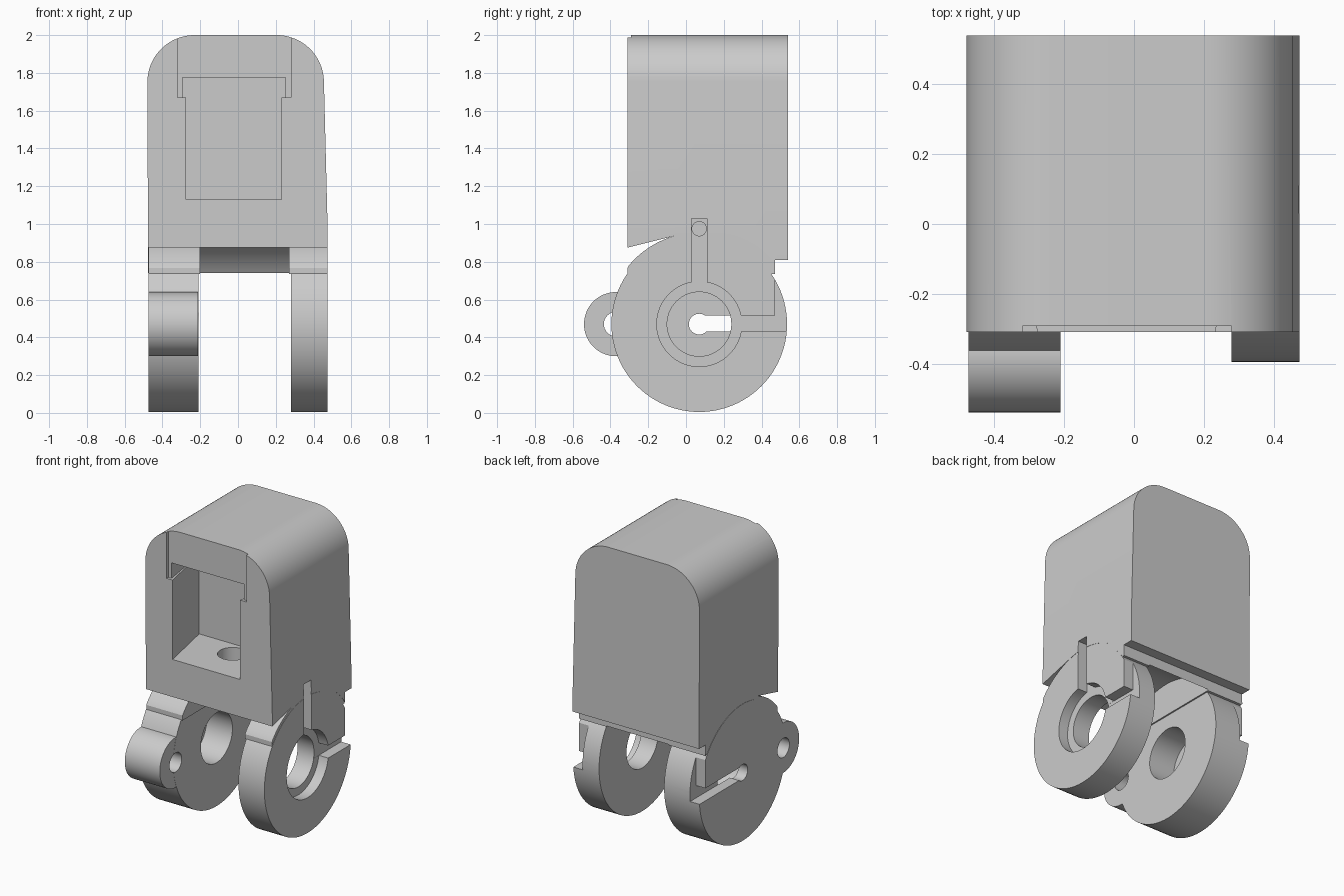
import bpy, bmesh, math
from mathutils import Vector

cube = bpy.data.objects.get("Cube")
if cube:
    bpy.data.objects.remove(cube)

grey = bpy.data.materials.new("plain_grey")
grey.use_nodes = True
colour = (0.6, 0.6, 0.6, 1)
grey.diffuse_color = colour
grey.node_tree.nodes["Principled BSDF"].inputs["Base Color"].default_value = colour

CY, CZ = 0.07, 0.47          # pivot axis
OUT_L, OUT_R = -0.475, 0.475  # outer arm faces


def prism(name, pts, lo, hi, axis):
    """Extrude a 2D profile along x (points y,z) or y (points x,z)."""
    bm = bmesh.new()
    place = (lambda p, t: (t, p[0], p[1])) if axis == "x" else (lambda p, t: (p[0], t, p[1]))
    face = bm.faces.new([bm.verts.new(place(p, lo)) for p in pts])
    ext = bmesh.ops.extrude_face_region(bm, geom=[face])
    verts = [g for g in ext["geom"] if isinstance(g, bmesh.types.BMVert)]
    shift = Vector((hi - lo, 0, 0)) if axis == "x" else Vector((0, hi - lo, 0))
    bmesh.ops.translate(bm, verts=verts, vec=shift)
    bmesh.ops.recalc_face_normals(bm, faces=bm.faces)
    mesh = bpy.data.meshes.new(name)
    bm.to_mesh(mesh)
    bm.free()
    mesh.materials.append(grey)
    obj = bpy.data.objects.new(name, mesh)
    bpy.context.scene.collection.objects.link(obj)
    return obj


def arc(cx, cy, r, start, end, n):
    angles = [math.radians(start + (end - start) * i / n) for i in range(n + 1)]
    return [(cx + r * math.cos(a), cy + r * math.sin(a)) for a in angles]


def disc(name, y, z, r, lo, hi, n=64):
    return prism(name, arc(y, z, r, 0, 360, n)[:-1], lo, hi, "x")


def box(name, x, y, z):
    return prism(name, [(y[0], z[0]), (y[1], z[0]), (y[1], z[1]), (y[0], z[1])], x[0], x[1], "x")


def combine(target, tool, op):
    """Apply a boolean and discard the tool."""
    mod = target.modifiers.new("boolean", "BOOLEAN")
    mod.operation, mod.solver, mod.object = op, "EXACT", tool
    bpy.context.view_layer.update()
    result = bpy.data.meshes.new_from_object(
        target.evaluated_get(bpy.context.evaluated_depsgraph_get()))
    target.modifiers.clear()
    target.data = result
    bpy.data.objects.remove(tool)


def cut(target, tool):
    combine(target, tool, "DIFFERENCE")


# Housing: rounded front outline trimmed by the side outline with its curved underside
outline = [(OUT_L, 0.6), (OUT_R, 0.6), (OUT_R, 0.96)]
outline += arc(0.205, 1.75, 0.25, 2, 90, 20) + arc(-0.23, 1.75, 0.25, 90, 180, 20)
body = prism("hinged_housing", outline, -0.31, 0.54, "y")
side = [(-0.31, 2.1), (-0.31, 0.875)] + arc(CY, CZ, 0.485, 104, 34, 32)
side += [(0.47, 0.81), (0.54, 0.81), (0.54, 2.1)]
combine(body, prism("side_outline", side, -0.6, 0.6, "x"), "INTERSECT")

# Front pocket, flaring towards the back, with a wider top and a shallow lid recess
for name, half, low, high, flare in (("pocket", 0.253, 1.13, 1.70, 0.08),
                                     ("pocket_top", 0.27, 1.67, 1.775, 0.063)):
    mid = -0.022
    tool = box(name, (mid - half, mid + half), (-0.31, 0.09), (low, high))
    for v in tool.data.vertices:
        if v.co.y > 0:
            v.co.x += math.copysign(flare, v.co.x - mid)
        else:
            v.co.y -= 0.002
    cut(body, tool)
cut(body, box("lid_recess", (-0.32, 0.28), (-0.4, -0.292), (1.67, 2.1)))

# Round drain through the pocket floor
hole = [(x, y) for x, y in arc(-0.02, -0.03, 0.093, 0, 360, 40)[:-1]]
drain = prism("floor_hole", hole, 0.8, 1.3, "y")
for v in drain.data.vertices:
    v.co = (v.co.x, v.co.z, v.co.y)
drain.data.flip_normals()
cut(body, drain)

# Necks that carry the arms
neck = [(-0.31, 0.5), (-0.31, 0.768)] + arc(CY, CZ, 0.485, 140, 104, 12)
neck += [(0.07, 1.0), (0.4, 0.9), (0.47, 0.83), (0.47, 0.5)]


def arm(name, lo, hi, neck_lo, neck_hi):
    obj = disc(name, CY, CZ, 0.465, lo, hi, 96)
    upper = prism("neck", neck, neck_lo, neck_hi, "x")
    cut(upper, box("below", (-1, 1), (-1, 1), (0, 0.735)))
    combine(obj, upper, "UNION")
    return obj


# Right arm with lug, blind bore and keyhole plate
right_arm = arm("right_arm", OUT_L, -0.21, -0.473, -0.2)
combine(right_arm, disc("lug", -0.37, CZ, 0.17, OUT_L + 0.001, -0.211), "UNION")
cut(right_arm, disc("lug_hole", -0.37, CZ, 0.065, -0.6, -0.1, 32))
cut(right_arm, disc("bore", CY, CZ, 0.17, -0.405, -0.1))
cut(right_arm, disc("pin_hole", CY, CZ, 0.055, -0.6, -0.3, 32))
cut(right_arm, box("keyway", (-0.6, -0.404), (CY, 0.6), (0.43, 0.515)))
cut(right_arm, box("rear_notch", (-0.6, -0.404), (0.47, 0.6), (0.5, 0.8)))

# Left arm with through hole, counterbore and rear notch
left_arm = arm("left_arm", 0.28, OUT_R, 0.27, 0.473)
cut(left_arm, disc("through_hole", CY, CZ, 0.17, 0.1, 0.6))
cut(left_arm, disc("counterbore", CY, CZ, 0.225, 0.405, 0.6))
cut(left_arm, box("rear_slot", (0.404, 0.6), (0.2, 0.6), (0.43, 0.515)))
cut(left_arm, box("left_notch", (0.404, 0.6), (0.47, 0.6), (0.5, 0.8)))

# Join arms to the housing, then cut the upright spring slot
combine(body, right_arm, "UNION")
combine(body, left_arm, "UNION")
cut(body, box("spring_slot", (0.403, 0.6), (0.03, 0.11), (0.62, 1.03)))
cut(body, disc("spring_pocket", CY, 0.975, 0.038, 0.35, 0.6, 24))

bpy.ops.object.select_all(action="DESELECT")
body.select_set(True)
bpy.context.view_layer.objects.active = body
bpy.ops.object.shade_smooth_by_angle(angle=math.radians(25))
